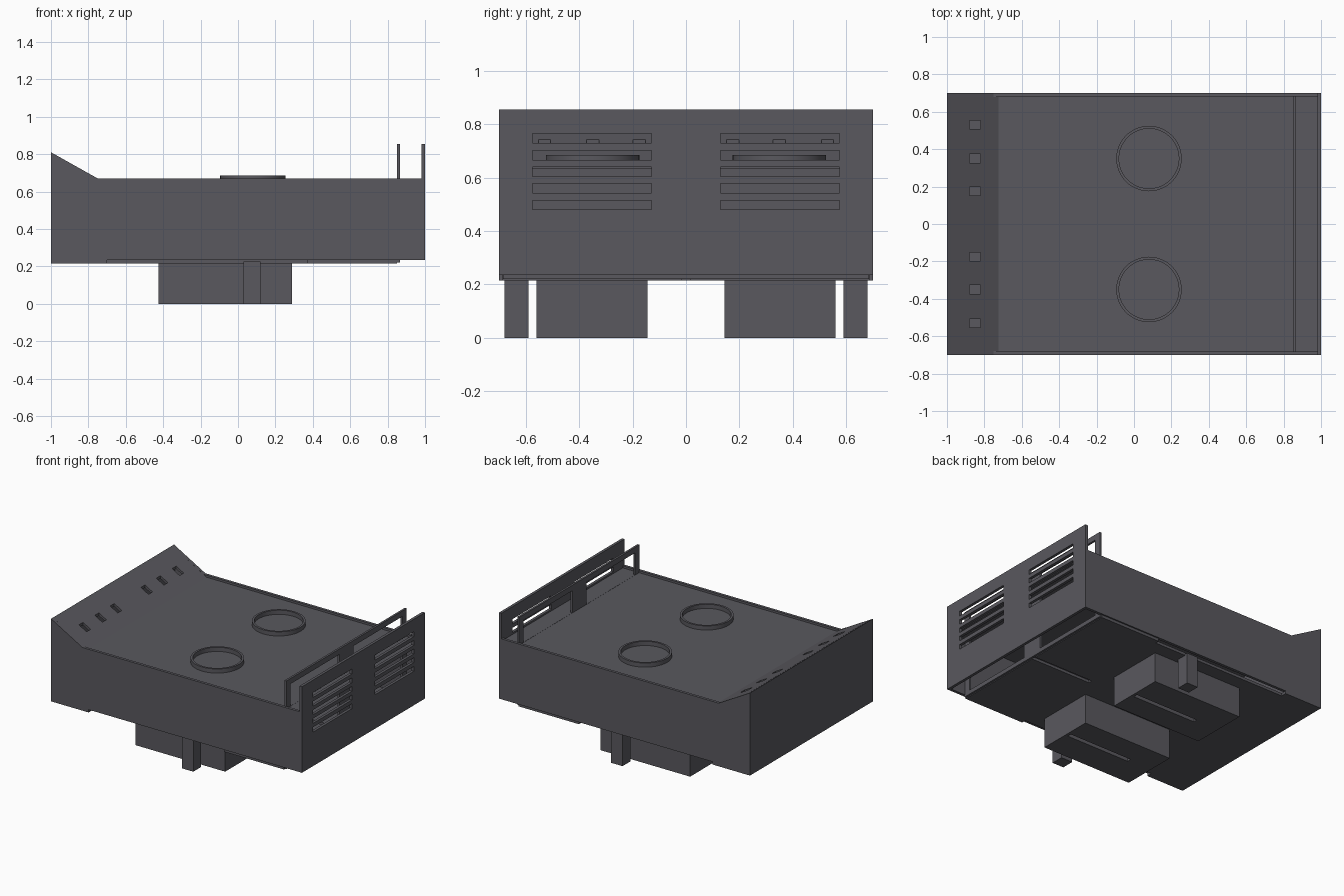
import bpy, bmesh, math
from mathutils import Vector

if "Cube" in bpy.data.objects:
    bpy.data.objects.remove(bpy.data.objects["Cube"])

grey = bpy.data.materials.new("dark_grey")
grey.diffuse_color = (0.1, 0.098, 0.112, 1)
grey.use_nodes = True
grey.node_tree.nodes["Principled BSDF"].inputs["Base Color"].default_value = grey.diffuse_color


def make(name, bm):
    bmesh.ops.recalc_face_normals(bm, faces=bm.faces)
    me = bpy.data.meshes.new(name)
    bm.to_mesh(me)
    bm.free()
    me.materials.append(grey)
    ob = bpy.data.objects.new(name, me)
    bpy.context.collection.objects.link(ob)
    return ob


def add_box(bm, x0, x1, y0, y1, z0, z1):
    vs = bmesh.ops.create_cube(bm, size=1)["verts"]
    for v in vs:
        v.co = Vector((x1 if v.co.x > 0 else x0,
                       y1 if v.co.y > 0 else y0,
                       z1 if v.co.z > 0 else z0))


def boxes(name, *dims):
    bm = bmesh.new()
    for d in dims:
        add_box(bm, *d)
    return make(name, bm)


def extrude_y(name, profile, y0, y1):
    """Solid from an x-z profile swept along y."""
    bm = bmesh.new()
    face = bm.faces.new([bm.verts.new((x, y0, z)) for x, z in profile])
    ext = bmesh.ops.extrude_face_region(bm, geom=[face])["geom"]
    for v in ext:
        if isinstance(v, bmesh.types.BMVert):
            v.co.y = y1
    return make(name, bm)


def cut(ob, *dims):
    cutter = boxes("cutter", *dims)
    mod = ob.modifiers.new("cut", "BOOLEAN")
    mod.operation, mod.solver, mod.object = "DIFFERENCE", "EXACT", cutter
    bpy.context.view_layer.objects.active = ob
    bpy.ops.object.modifier_apply(modifier=mod.name)
    bpy.data.objects.remove(cutter, do_unlink=True)


T = 0.02   # sheet thickness
Y = 0.70   # half depth

# Side walls with the raised sloped end
side = [(-1, 0.215), (-0.7, 0.215), (-0.7, 0.235), (1 - T, 0.235),
        (1 - T, 0.67), (-0.75, 0.67), (-1, 0.81)]
extrude_y("front_wall", side, -Y, -Y + T)
extrude_y("back_wall", side, Y - T, Y)

# Closed left end wall
extrude_y("left_wall", [(-1, 0.215), (-1 + T, 0.215), (-1 + T, 0.798), (-1, 0.81)],
          -Y + T, Y - T)

# Sloped panel with small slots
slope = extrude_y("sloped_panel", [(-1 + T, 0.799), (-0.725, 0.655),
                                   (-0.725, 0.635), (-1 + T, 0.779)], -Y + T, Y - T)
cut(slope, *[(-0.88, -0.82, s * y - 0.023, s * y + 0.023, 0.6, 0.9)
             for s in (-1, 1) for y in (0.175, 0.35, 0.53)])

# Recessed top deck
boxes("top_deck", (-0.725, 1 - T, -Y + T, Y - T, 0.635, 0.655))

# Raised rings on the deck
for i, y in enumerate((-0.35, 0.35)):
    bm = bmesh.new()
    n = 48
    rows = []
    for r, z in ((0.175, 0.65), (0.175, 0.685), (0.16, 0.685), (0.16, 0.65)):
        rows.append([bm.verts.new((0.08 + r * math.cos(a * math.tau / n),
                                   y + r * math.sin(a * math.tau / n), z))
                     for a in range(n)])
    for k in range(4):
        p, q = rows[k], rows[(k + 1) % 4]
        for a in range(n):
            b = (a + 1) % n
            bm.faces.new((p[a], p[b], q[b], q[a]))
    ring = make(f"deck_ring_{i + 1}", bm)
    bpy.context.view_layer.objects.active = ring
    ring.select_set(True)
    bpy.ops.object.shade_smooth_by_angle(angle=math.radians(30))
    ring.select_set(False)

# Right end wall with louvre slots
wall = boxes("vented_wall", (1 - T, 1, -Y, Y, 0.235, 0.855))
cut(wall, *[(0.9, 1.1, min(s * 0.13, s * 0.575), max(s * 0.13, s * 0.575), z, z + 0.035)
            for s in (-1, 1) for z in (0.48, 0.543, 0.605, 0.667, 0.73)])

# Inner rail: top bar on end posts and a wide middle post
rail = boxes("inner_rail", (0.85, 0.865, -0.685, 0.685, 0.22, 0.855))
cut(rail, *[(0.8, 0.9, min(s * 0.08, s * 0.635), max(s * 0.08, s * 0.635), z0, z1)
            for s in (-1, 1) for z0, z1 in ((0.25, 0.634), (0.656, 0.815))])

# Floor sheet, split in two towards the vented end
boxes("floor_plate", (-1 + T, -0.7, -Y + T, Y - T, 0.215, 0.235),
      (-0.7, 0.37, -0.66, 0.66, 0.215, 0.235),
      (0.37, 0.85, 0.015, 0.69, 0.215, 0.235),
      (0.37, 0.85, -0.69, -0.015, 0.215, 0.235))

# Hanging boxes with a slot underneath, and a small post beside each
for s, label in ((-1, "front"), (1, "back")):
    y0, y1 = sorted((s * 0.145, s * 0.56))
    tray = boxes(f"{label}_hanging_box", (-0.425, 0.29, y0, y1, 0, 0.215))
    cut(tray, (-0.24, 0.27, s * 0.335 - 0.015, s * 0.335 + 0.015, -0.1, 0.05))
    p0, p1 = sorted((s * 0.59, s * 0.68))
    boxes(f"{label}_post", (0.03, 0.12, p0, p1, 0, 0.225))
